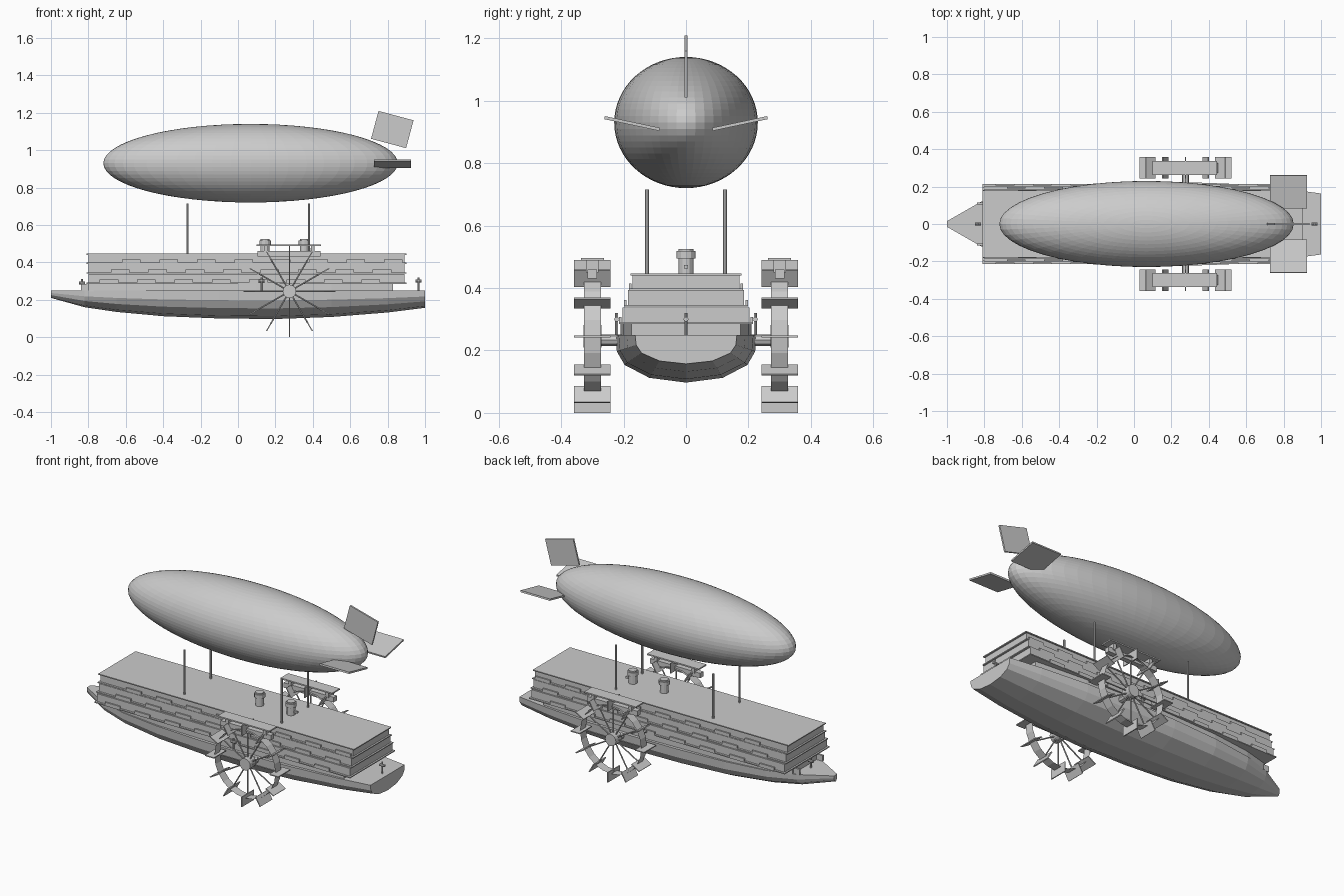
import bpy, bmesh, math
from mathutils import Matrix, Vector

if "Cube" in bpy.data.objects:
    bpy.data.objects.remove(bpy.data.objects["Cube"])

GREY = (0.6, 0.6, 0.6, 1)
mat = bpy.data.materials.new("plain grey")
mat.use_nodes = True
mat.diffuse_color = GREY
mat.node_tree.nodes["Principled BSDF"].inputs["Base Color"].default_value = GREY


def finish(bm, name):
    mesh = bpy.data.meshes.new(name)
    bm.to_mesh(mesh)
    bm.free()
    mesh.materials.append(mat)
    ob = bpy.data.objects.new(name, mesh)
    bpy.context.collection.objects.link(ob)
    return ob


def add_box(bm, x, y, z, rot=Matrix()):
    """Box from (low, high) pairs, turned about its own centre."""
    mid = Vector([sum(p) / 2 for p in (x, y, z)])
    size = Matrix.Diagonal([p[1] - p[0] for p in (x, y, z)] + [1])
    bmesh.ops.create_cube(bm, size=1, matrix=Matrix.Translation(mid) @ rot @ size)


def add_rod(bm, a, b, r, sides=8, r2=None):
    a, b = Vector(a), Vector(b)
    turn = (b - a).to_track_quat('Z', 'Y').to_matrix().to_4x4()
    bmesh.ops.create_cone(bm, cap_ends=True, segments=sides, radius1=r,
                          radius2=r if r2 is None else r2, depth=(b - a).length,
                          matrix=Matrix.Translation((a + b) / 2) @ turn)


# Hull lofted from stations: x, half width, keel height
stations = [(-1, .015, .21), (-.82, .118, .16), (-.65, .17, .135), (-.4, .205, .112),
            (-.1, .222, .1), (.2, .226, .097), (.5, .216, .108), (.8, .19, .132), (1, .163, .157)]
half = [(1, 1), (.98, .65), (.87, .37), (.52, .1), (0, 0)]
section = half + [(-u, v) for u, v in half[-2::-1]]
bm = bmesh.new()
rings = [[bm.verts.new((x, w * u, k + (.25 - k) * v)) for u, v in section]
         for x, w, k in stations]
for a, b in zip(rings, rings[1:]):
    for i in range(len(section)):
        j = (i + 1) % len(section)
        bm.faces.new((a[i], a[j], b[j], b[i]))
bm.faces.new(rings[0])
bm.faces.new(rings[-1])
bmesh.ops.recalc_face_normals(bm, faces=bm.faces)
finish(bm, "hull")

# Low wall between the hull and the cabins, following the hull plan
bm = bmesh.new()
plan = [(-.8, .125), (-.65, .165), (-.4, .195), (.1, .21), (.5, .2), (.83, .175)]
outline = plan + [(x, -y) for x, y in reversed(plan)]
base = bm.faces.new([bm.verts.new((x, y, .245)) for x, y in outline])
top = bmesh.ops.extrude_face_region(bm, geom=[base])["geom"]
bmesh.ops.translate(bm, vec=(0, 0, .042),
                    verts=[v for v in top if isinstance(v, bmesh.types.BMVert)])
bmesh.ops.recalc_face_normals(bm, faces=bm.faces)
finish(bm, "lower_wall")

# Three stepped cabin tiers with overhanging deck slabs
tiers = [(.285, .215), (.34, .198), (.392, .183)]
bm = bmesh.new()
for z, w in tiers:
    add_box(bm, (-.8, .89), (-w + .012, w - .012), (z, z + .053))
finish(bm, "cabin_tiers")
bm = bmesh.new()
for z, w in tiers + [(.44, .178)]:
    add_box(bm, (-.81, .9), (-w, w), (z, z + .006))
finish(bm, "deck_slabs")

# Balcony panels staggered along the tiers
bm = bmesh.new()
for n, (z, w) in enumerate(tiers):
    for i in range(8):
        x = -.74 + .2 * i + .06 * n
        for y in (w - .004, -w + .004):
            add_box(bm, (x, x + .1), (y - .004, y + .004), (z, z + .022))
finish(bm, "balcony_panels")

# Gas bag
bm = bmesh.new()
bmesh.ops.create_uvsphere(bm, u_segments=48, v_segments=32, radius=1,
                          matrix=Matrix.Translation((.067, 0, .93))
                          @ Matrix.Diagonal((.787, .23, .21, 1)))
bag = finish(bm, "gas_bag")

# Tail fins
bm = bmesh.new()
add_box(bm, (.728, .922), (-.005, .005), (1.033, 1.187), Matrix.Rotation(math.radians(15), 4, 'Y'))
for s in (1, -1):
    ys = sorted((s * .083, s * .263))
    add_box(bm, (.728, .925), ys, (.922, .932), Matrix.Rotation(s * math.radians(12), 4, 'X'))
finish(bm, "tail_fins")

# Masts
bm = bmesh.new()
for x in (-.27, .38):
    for y in (-.125, .125):
        add_rod(bm, (x, y, .44), (x, y, .715), .006)
finish(bm, "masts")

# Funnels with a rim
bm = bmesh.new()
for x in (.145, .355):
    add_rod(bm, (x, 0, .44), (x, 0, .505), .024, 12)
    add_rod(bm, (x, 0, .495), (x, 0, .518), .031, 12)
    add_rod(bm, (x, 0, .518), (x, 0, .525), .024, 12)
add_box(bm, (.38, .4), (-.006, .006), (.462, .474))
finish(bm, "funnels")

# Paddle wheels
CX, CZ = .275, .245
for side, s in (("left", 1), ("right", -1)):
    bm = bmesh.new()
    y = s * .3
    add_rod(bm, (CX, s * .18, CZ - .012), (CX, s * .275, CZ - .012), .018, 8)
    add_rod(bm, (CX, s * .27, CZ), (CX, s * .328, CZ), .036, 16)
    for i in range(12):
        a = math.radians(30 * i)
        d = Vector((math.cos(a), 0, math.sin(a)))
        hub = Vector((CX, y, CZ))
        add_rod(bm, hub, hub + d * .2, .004, 6)
        p = hub + d * .215
        add_box(bm, (p.x - .03, p.x + .03), (p.y - .058, p.y + .058),
                (p.z - .003, p.z + .003), Matrix.Rotation(-a, 4, 'Y'))
    finish(bm, side + "_paddle_wheel")
    # thin rim band
    bm = bmesh.new()
    bmesh.ops.create_cone(bm, cap_ends=False, segments=24, radius1=.204, radius2=.204, depth=.054,
                          matrix=Matrix.Translation((CX, y, CZ)) @ Matrix.Rotation(math.pi / 2, 4, 'X'))
    finish(bm, side + "_wheel_rim")
    # cover above the wheel
    bm = bmesh.new()
    add_box(bm, (.1, .445), (y - .037, y + .037), (.488, .496))
    add_box(bm, (.105, .44), (y - .015, y + .015), (.43, .46))
    for x in (.15, .4):
        add_box(bm, (x - .01, x + .01), (y - .02, y + .02), (.45, .49))
    finish(bm, side + "_wheel_cover")

# Swivel guns on posts
bm = bmesh.new()
for x, y, z in ((.965, 0, .25), (-.835, 0, .24), (.125, .222, .25), (.125, -.222, .25)):
    add_rod(bm, (x, y, z), (x, y, z + .07), .005)
    add_rod(bm, (x - .016, y, z + .05), (x + .016, y, z + .05), .008)
for y in (-.11, .11):
    add_box(bm, (-.84, -.8), (y - .006, y + .006), (.25, .285))
finish(bm, "swivel_guns")
